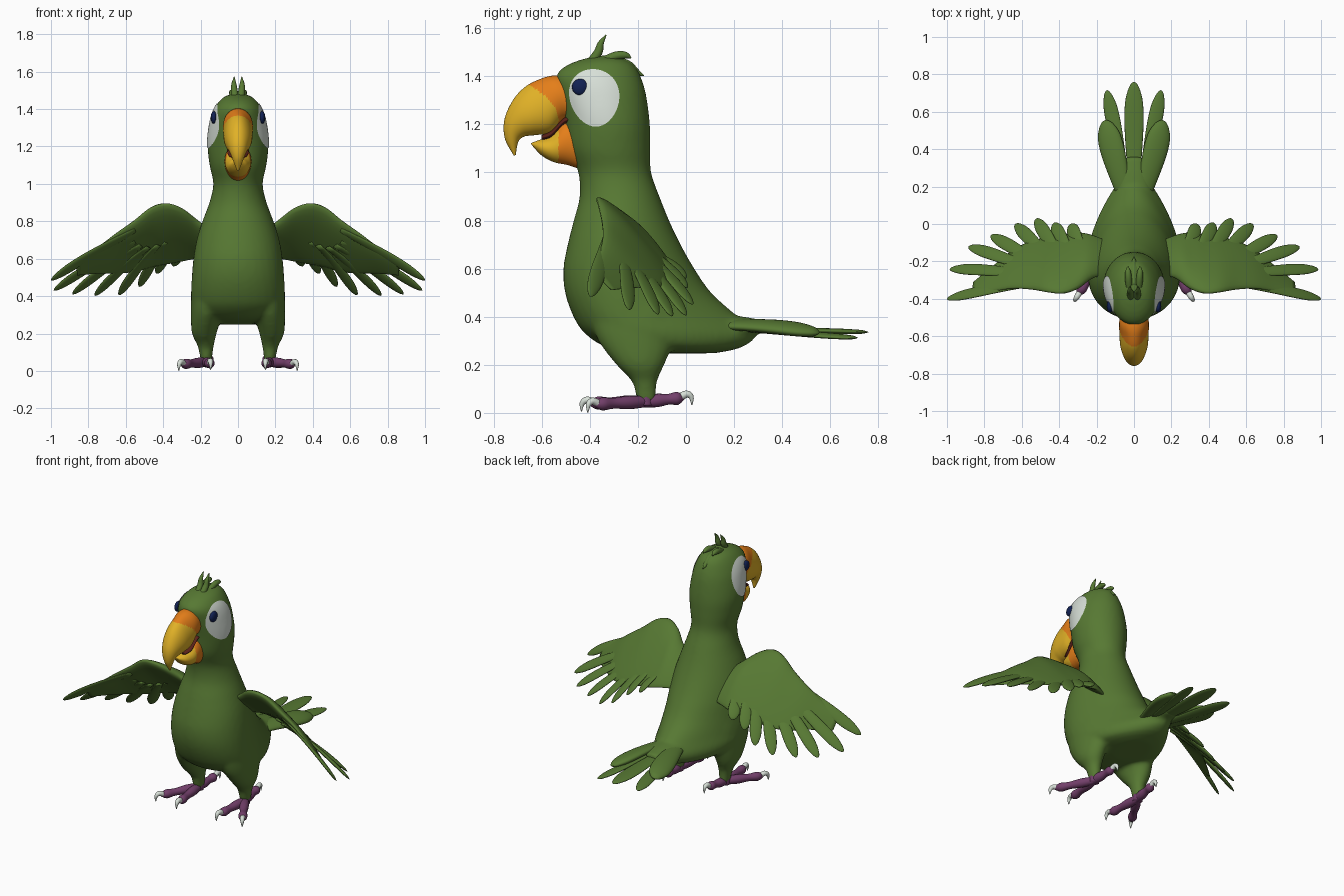
import bpy, bmesh, math
from mathutils import Vector as V
from mathutils.bvhtree import BVHTree

if "Cube" in bpy.data.objects:
    bpy.data.objects.remove(bpy.data.objects["Cube"])


def material(name, r, g, b):
    m = bpy.data.materials.new(name)
    m.use_nodes = True
    m.diffuse_color = (r, g, b, 1)
    bsdf = next(n for n in m.node_tree.nodes if n.type == 'BSDF_PRINCIPLED')
    bsdf.inputs["Base Color"].default_value = (r, g, b, 1)
    bsdf.inputs["Roughness"].default_value = 0.7
    return m


GREEN = material("leaf green", .095, .19, .033)
WHITE = material("pale white", .68, .74, .68)
NAVY = material("navy", .006, .016, .09)
YELLOW = material("beak yellow", .75, .44, .02)
ORANGE = material("beak orange", .78, .21, .01)
PURPLE = material("foot purple", .17, .05, .145)
RED = material("mouth red", .1, .015, .01)


def spline(rows, steps):
    """Smoothly interpolate rows of numbers."""
    out = []
    for i in range(len(rows) - 1):
        a, b, c, d = (rows[max(0, min(len(rows) - 1, i + k))] for k in (-1, 0, 1, 2))
        for j in range(steps):
            t = j / steps
            out.append([q + .5 * t * (r - p + t * (2 * p - 5 * q + 4 * r - s + t * (3 * (q - r) + s - p)))
                        for p, q, r, s in zip(a, b, c, d)])
    return out + [list(rows[-1])]


def add_loft(bm, rings, seg=24):
    """Each ring is centre, long half axis, wide half axis, taper."""
    loops = []
    for c, u, v, k in rings:
        angles = [2 * math.pi * i / seg for i in range(seg)]
        loops.append([bm.verts.new(c + u * math.cos(a) + v * (math.sin(a) * (1 + k * math.cos(a))))
                      for a in angles])
    for a, b in zip(loops, loops[1:]):
        for i in range(seg):
            j = (i + 1) % seg
            bm.faces.new((a[i], a[j], b[j], b[i]))
    bm.faces.new(loops[0])
    bm.faces.new(loops[-1])


def finish(name, bm, *mats):
    bmesh.ops.recalc_face_normals(bm, faces=bm.faces[:])
    me = bpy.data.meshes.new(name)
    bm.to_mesh(me)
    bm.free()
    for m in mats:
        me.materials.append(m)
    me.shade_smooth()
    ob = bpy.data.objects.new(name, me)
    bpy.context.scene.collection.objects.link(ob)
    return ob


def part(name, mat, lofts, seg=24):
    bm = bmesh.new()
    for rings in lofts:
        add_loft(bm, rings, seg)
    return finish(name, bm, mat)


def outline(rows, steps=4):
    """Rings from front/top point, back/bottom point, half width, taper."""
    rings = []
    for fy, fz, by, bz, w, k in spline(rows, steps):
        f, b = V((0, fy, fz)), V((0, by, bz))
        rings.append(((f + b) / 2, (f - b) / 2, V((max(w, .002), 0, 0)), k))
    return rings


def tube(points, radii, steps=4):
    rows = spline([(*p, r) for p, r in zip(points, radii)], steps)
    pts = [V(r[:3]) for r in rows]
    rings = []
    for i, p in enumerate(pts):
        d = (pts[min(i + 1, len(pts) - 1)] - pts[max(i - 1, 0)]).normalized()
        u = d.cross(V((1, 0, 0))).normalized()
        rings.append((p, u * rows[i][3], d.cross(u) * rows[i][3], 0))
    return rings


def feather(base, tip, half, thick, normal, bend=0.0):
    base, tip, n = V(base), V(tip), V(normal).normalized()
    side = (tip - base).cross(n).normalized()
    n = side.cross(tip - base).normalized()
    shape = [(0, .55), (.3, .8), (.6, 1), (.8, .95), (.92, .65), (.98, .33), (1, .04)]
    rings = []
    for s, w in spline(shape, 3):
        c = base.lerp(tip, s) + n * (bend * 4 * s * (1 - s))
        rings.append((c, side * half * w, n * thick * (.3 + .7 * w) * min(1, w * 2), 0))
    return rings


# Body, head and thighs fused into one smooth skin
torso = outline([
    (-.36, 1.487, -.32, 1.487, .01, 0), (-.44, 1.468, -.25, 1.468, .07, 0),
    (-.505, 1.44, -.21, 1.44, .102, 0), (-.54, 1.40, -.185, 1.39, .13, 0),
    (-.53, 1.33, -.165, 1.32, .15, 0), (-.505, 1.22, -.15, 1.2, .163, 0),
    (-.487, 1.1, -.148, 1.1, .152, 0), (-.448, 1, -.145, 1, .132, 0),
    (-.442, .9, -.11, .9, .153, 0), (-.467, .8, -.07, .8, .19, .05),
    (-.492, .7, -.022, .7, .22, .1), (-.51, .6, .035, .6, .236, .15),
    (-.503, .5, .105, .5, .24, .25), (-.468, .4, .215, .4, .236, .4),
    (-.42, .33, .29, .325, .23, .45), (-.33, .275, .23, .272, .2, .3),
    (-.15, .248, .12, .248, .1, 0)])
rump = outline([(.05, .43, .05, .27, .1, 0), (.17, .41, .2, .29, .1, 0),
                (.27, .395, .28, .325, .075, 0), (.36, .375, .36, .335, .05, 0)])
skin = [torso, rump]
for s in (1, -1):
    thigh = spline([(.5, -.42, -.05, .05, .235), (.4, -.4, -.03, .06, .25), (.3, -.365, -.05, .085, .252),
                    (.2, -.29, -.09, .115, .246), (.13, -.225, -.12, .13, .215), (.05, -.205, -.125, .14, .2)], 4)
    skin.append([(V((s * (xi + xo) / 2, (f + b) / 2, z)), V((0, (b - f) / 2, 0)),
                  V(((xo - xi) / 2, 0, 0)), 0) for z, f, b, xi, xo in thigh])
body = part("body", GREEN, skin, 40)
remesh = body.modifiers.new("fuse", 'REMESH')
remesh.mode, remesh.voxel_size, remesh.use_smooth_shade = 'VOXEL', .013, True
soften = body.modifiers.new("soften", 'SMOOTH')
soften.factor, soften.iterations = .5, 6

# Eye patches and eyes laid on the skin
deps = bpy.context.evaluated_depsgraph_get()
tree = BVHTree.FromObject(body, deps)


def surface_x(y, z):
    hit = tree.ray_cast(V((1, y, z)), V((-1, 0, 0)))[0]
    return hit.x if hit else .1


for s, label in ((1, "left"), (-1, "right")):
    bm = bmesh.new()
    rings = []
    for i in range(9):
        ring = []
        for j in range(40):
            a, r = 2 * math.pi * j / 40, max(.02, i / 8)
            z = 1.31 + .12 * r * math.sin(a)
            y = -.382 + .104 * r * math.cos(a) * (1 + .12 * math.sin(a)) + .05 * (1.33 - z)
            ring.append(bm.verts.new((s * (surface_x(y, z) + .005), y, z)))
        rings.append(ring)
    bm.faces.new(rings[0])
    for a, b in zip(rings, rings[1:]):
        for j in range(40):
            k = (j + 1) % 40
            bm.faces.new((a[j], a[k], b[k], b[j]))
    patch = finish(label + "_eye_patch", bm, WHITE)
    rim = sum((f.normal.x for f in patch.data.polygons)) * s
    if rim < 0:
        patch.data.flip_normals()

    bm = bmesh.new()
    bmesh.ops.create_uvsphere(bm, u_segments=24, v_segments=16, radius=.034)
    for v in bm.verts:
        v.co.x *= .5
        v.co += V((s * (surface_x(-.44, 1.355) + .003), -.44, 1.355))
    finish(label + "_eye", bm, NAVY)

# Beak halves, coloured by a curved boundary
beaks = {
    "upper_beak": [(-.47, 1.40, -.44, 1.19, .072, 0), (-.55, 1.403, -.5, 1.22, .079, 0),
                   (-.61, 1.387, -.56, 1.167, .078, -.1), (-.67, 1.355, -.63, 1.155, .073, -.15),
                   (-.72, 1.30, -.67, 1.15, .061, -.1), (-.755, 1.22, -.693, 1.135, .044, 0),
                   (-.753, 1.14, -.702, 1.11, .026, 0), (-.716, 1.07, -.708, 1.072, .005, 0)],
    "lower_beak": [(-.45, 1.22, -.43, 1.01, .07, 0), (-.51, 1.21, -.49, 1.03, .071, 0),
                   (-.56, 1.155, -.55, 1.043, .063, 0), (-.61, 1.135, -.6, 1.07, .045, 0),
                   (-.645, 1.122, -.64, 1.112, .008, 0)]}
for name, rows in beaks.items():
    bm = bmesh.new()
    add_loft(bm, outline(rows, 12), 48)
    for f in bm.faces:
        c = f.calc_center_median()
        f.material_index = int(c.y < -.53 - 6 * max(0, c.z - 1.22) ** 2)
    finish(name, bm, ORANGE, YELLOW)
part("mouth", RED, [outline([(-.46, 1.24, -.46, 1.205, .06, 0), (-.505, 1.23, -.505, 1.2, .062, 0),
                             (-.56, 1.175, -.56, 1.145, .055, 0), (-.6, 1.155, -.6, 1.135, .04, 0)])])

# Head crest
crest = []
for s in (1, -1):
    crest += [tube([(s * .015, -.40, 1.45), (s * .02, -.365, 1.5), (s * .022, -.355, 1.535), (s * .02, -.332, 1.572)],
                   [.02, .018, .013, .002]),
              tube([(s * .025, -.35, 1.46), (s * .03, -.29, 1.485), (s * .032, -.25, 1.487), (s * .033, -.228, 1.475)],
                   [.018, .018, .014, .002])]
crest.append(tube([(0, -.33, 1.47), (0, -.25, 1.45), (0, -.21, 1.42), (0, -.175, 1.402)], [.02, .02, .015, .002]))
part("crest", GREEN, crest, 12)

# Wings: x, leading edge, trailing edge, thickness
wing_rows = [(.12, -.27, .73, -.10, .60, .05), (.22, -.28, .81, -.06, .60, .043),
             (.30, -.34, .87, -.045, .585, .036), (.38, -.37, .895, -.055, .57, .032),
             (.46, -.365, .875, -.07, .555, .028), (.55, -.35, .805, -.09, .53, .024),
             (.65, -.345, .735, -.14, .52, .018), (.75, -.36, .66, -.22, .52, .013), (.86, -.38, .59, -.31, .51, .006)]
flight = [((.55, -.32, .75), (1.0, -.40, .485)), ((.55, -.27, .69), (.985, -.24, .43)),
          ((.52, -.25, .67), (.885, -.12, .41)), ((.48, -.23, .66), (.765, -.06, .402)),
          ((.43, -.21, .67), (.635, 0, .405)), ((.38, -.2, .69), (.525, .028, .45)),
          ((.33, -.18, .69), (.43, .005, .52)), ((.27, -.15, .67), (.34, 0, .56))]
for s, label in ((1, "left"), (-1, "right")):
    rings = []
    for x, ly, lz, ty, tz, h in spline(wing_rows, 4):
        lead, trail = V((s * x, ly, lz)), V((s * x, ty, tz))
        n = V((s * .5, .6, .6)).normalized()
        rings.append(((lead + trail) / 2, (lead - trail) / 2, n * h, .4))
    lofts = [rings]
    for b, t in flight:
        lofts.append(feather((s * b[0], *b[1:]), (s * t[0], *t[1:]), .036, .011, (s * .5, .6, .6), .012))
    part(label + "_wing", GREEN, lofts)

# Tail fan
tail = [feather((0, .18, .35), (0, .76, .336), .051, .012, (0, 0, 1))]
for s in (1, -1):
    tail += [feather((s * .04, .12, .365), (s * .155, .555, .333), .066, .026, (s * .25, 0, 1), .012),
             feather((s * .05, .25, .345), (s * .145, .715, .312), .039, .011, (s * .15, 0, 1))]
part("tail", GREEN, tail)

# Feet with two front toes, one back toe and hooked claws
for s, label in ((1, "left"), (-1, "right")):
    toes, claws = [], []
    for tx, ty, z in ((.293, -.37, .036), (.15, -.39, .04), (.155, -.02, .062)):
        start, end = V((s * .17, -.17, .047)), V((s * tx, ty, z))
        d = (end - start).normalized()
        toes.append(tube([start - d * .03, start.lerp(end, .3), start.lerp(end, .65), start.lerp(end, .9), end + d * .012],
                         [.02, .028, .022, .027, .008]))
        up = V((0, 0, 1))
        claws.append(tube([end - d * .01, end + d * .022 + up * .014, end + d * .042, end + d * .045 - up * .033],
                          [.017, .015, .011, .002]))
    ankle = tube([(s * .17, -.165, .13), (s * .17, -.165, .08), (s * .17, -.168, .03)], [.026, .03, .03])
    part(label + "_foot", PURPLE, toes + [ankle], 16)
    part(label + "_claws", WHITE, claws, 12)
